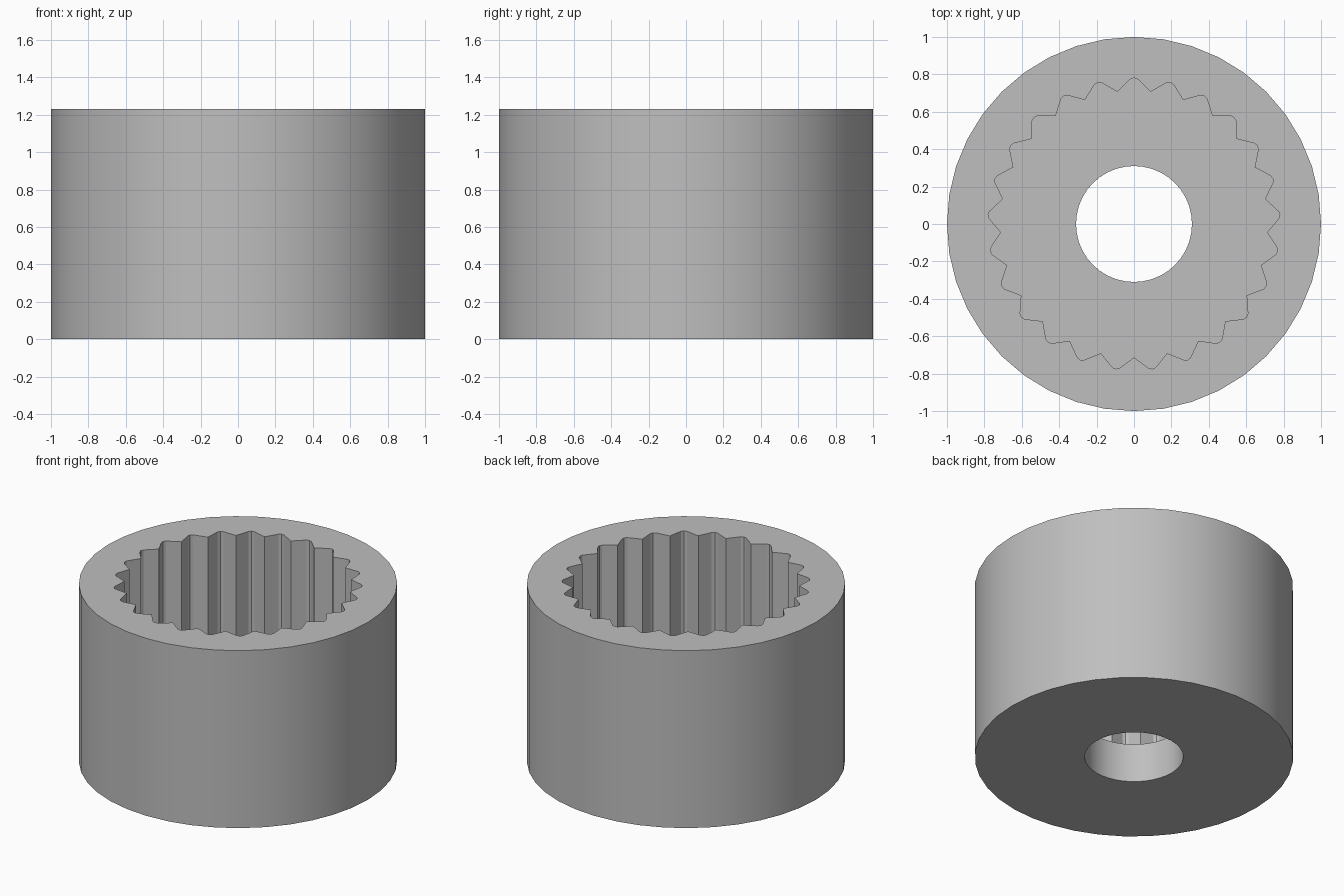
import bpy, bmesh
from math import radians, sin, cos, tau

HEIGHT, FLOOR = 1.23, 0.27
TEETH, SIDES = 25, 40

if "Cube" in bpy.data.objects:
    bpy.data.objects.remove(bpy.data.objects["Cube"], do_unlink=True)

grey = bpy.data.materials.new("plain grey")
grey.use_nodes = True
colour = (0.52, 0.52, 0.52, 1)
grey.diffuse_color = colour
grey.node_tree.nodes["Principled BSDF"].inputs["Base Color"].default_value = colour


def circle(radius):
    return [(radius * cos(tau * i / SIDES), radius * sin(tau * i / SIDES)) for i in range(SIDES)]


def tooth_ring():
    """Sharp ridges between grooves that have slightly rounded ends."""
    groove = [(-7.2, 0.713), (-1.4, 0.775), (0, 0.781), (1.4, 0.775)]
    points = []
    for i in range(TEETH):
        for offset, r in groove:
            a = radians(90 + i * 360 / TEETH + offset)
            points.append((r * cos(a), r * sin(a)))
    return points


def prism(name, outline, bottom, top):
    bm = bmesh.new()
    base = bm.faces.new([bm.verts.new((x, y, bottom)) for x, y in outline])
    side = bmesh.ops.extrude_face_region(bm, geom=[base], use_keep_orig=True)
    moved = [v for v in side["geom"] if isinstance(v, bmesh.types.BMVert)]
    bmesh.ops.translate(bm, verts=moved, vec=(0, 0, top - bottom))
    bmesh.ops.recalc_face_normals(bm, faces=bm.faces)
    mesh = bpy.data.meshes.new(name)
    bm.to_mesh(mesh)
    bm.free()
    mesh.materials.append(grey)
    obj = bpy.data.objects.new(name, mesh)
    bpy.context.collection.objects.link(obj)
    return obj


# Solid body, then the splined socket and the through bore cut from it
body = prism("splined_sleeve", circle(1), 0, HEIGHT)
cutters = [
    prism("socket_cutter", tooth_ring(), FLOOR, HEIGHT + 0.2),
    prism("bore_cutter", circle(0.31), -0.2, FLOOR + 0.2),
]

bpy.ops.object.select_all(action="DESELECT")
body.select_set(True)
bpy.context.view_layer.objects.active = body
for cutter in cutters:
    cutter.hide_render = True
    cut = body.modifiers.new(cutter.name, "BOOLEAN")
    cut.operation = "DIFFERENCE"
    cut.solver = "EXACT"
    cut.object = cutter
    bpy.ops.object.modifier_apply(modifier=cut.name)
    bpy.data.objects.remove(cutter, do_unlink=True)

# Round walls shade smoothly, rims and teeth stay crisp
bpy.ops.object.shade_smooth_by_angle(angle=radians(20))
